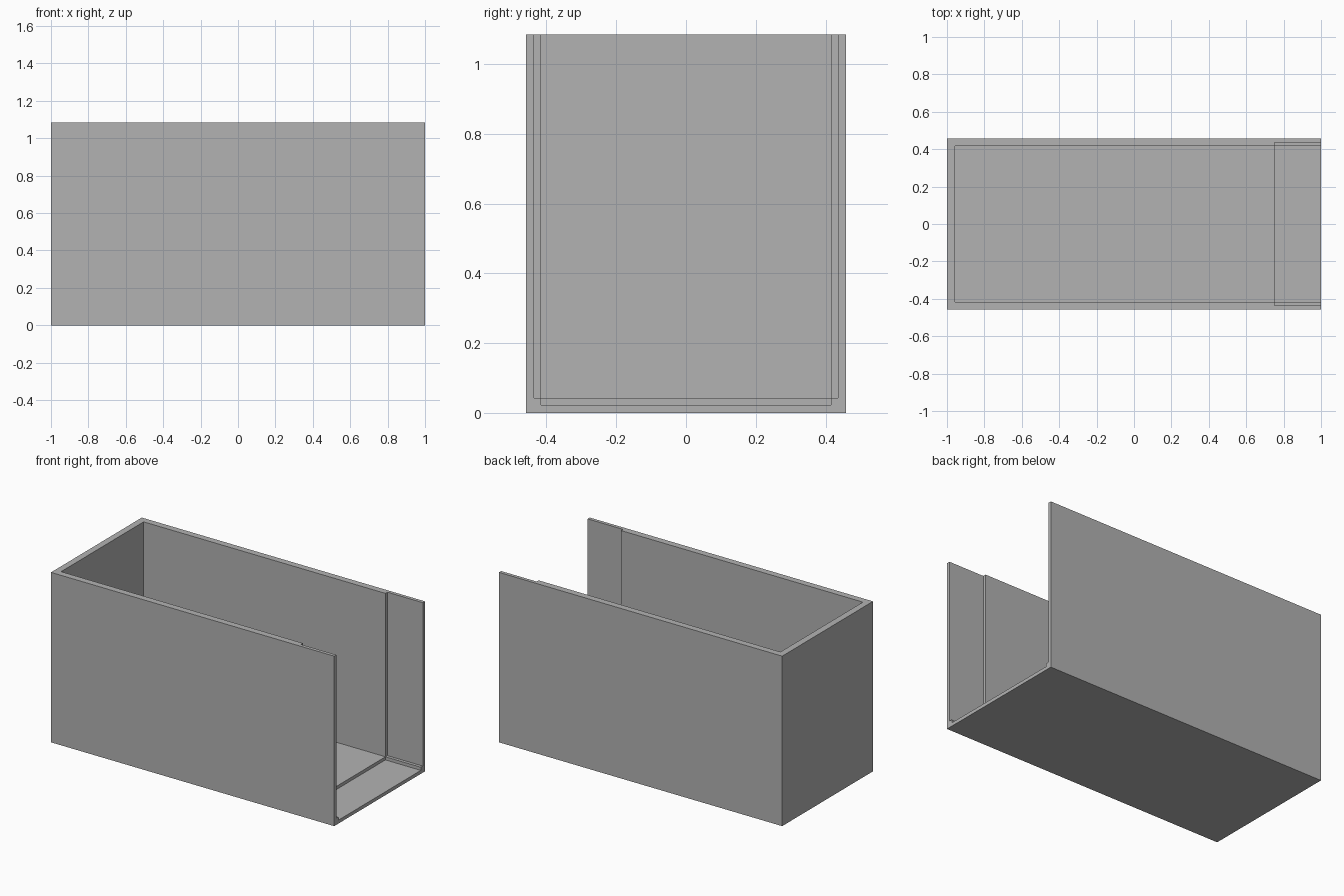
import bpy
import bmesh

if "Cube" in bpy.data.objects:
    bpy.data.objects.remove(bpy.data.objects["Cube"], do_unlink=True)

LENGTH, HALF_W, HEIGHT = 1.0, 0.458, 1.085   # half length, half width, height
WALL, LIP = 0.042, 0.022                     # full wall and thinned wall at open end
STEP_X = 0.75                                # start of the thinned open end
ABOVE = HEIGHT + 0.2

grey = bpy.data.materials.new("plain grey")
grey.use_nodes = True
colour = (0.448, 0.448, 0.448, 1)
grey.diffuse_color = colour
grey.node_tree.nodes["Principled BSDF"].inputs["Base Color"].default_value = colour


def extrude_along_x(name, profile, x0, x1):
    """Closed prism from a (y, z) profile."""
    bm = bmesh.new()
    face = bm.faces.new([bm.verts.new((x0, y, z)) for y, z in profile])
    result = bmesh.ops.extrude_face_region(bm, geom=[face])
    moved = [v for v in result["geom"] if isinstance(v, bmesh.types.BMVert)]
    bmesh.ops.translate(bm, verts=moved, vec=(x1 - x0, 0, 0))
    bmesh.ops.recalc_face_normals(bm, faces=bm.faces)
    mesh = bpy.data.meshes.new(name)
    bm.to_mesh(mesh)
    bm.free()
    mesh.materials.append(grey)
    obj = bpy.data.objects.new(name, mesh)
    bpy.context.collection.objects.link(obj)
    return obj


def symmetric(half):
    """Mirror the right half of a profile across y = 0."""
    return half + [(-y, z) for y, z in reversed(half)]


def cut(body, cutter):
    mod = body.modifiers.new("cut", "BOOLEAN")
    mod.operation = "DIFFERENCE"
    mod.solver = "EXACT"
    mod.object = cutter
    cutter.hide_render = True
    bpy.context.view_layer.objects.active = body
    bpy.ops.object.modifier_apply(modifier=mod.name)
    bpy.data.objects.remove(cutter, do_unlink=True)


# Outer block
body = extrude_along_x("open_box", symmetric([(HALF_W, 0), (HALF_W, HEIGHT)]),
                       -LENGTH, LENGTH)

# Stepped recess at the open end: thinner walls, small ledges, lower floor
inner, wide = HALF_W - WALL, HALF_W - LIP
recess = extrude_along_x(
    "recess_cutter",
    symmetric([(inner, LIP), (inner, WALL), (wide, WALL), (wide, ABOVE)]),
    STEP_X, LENGTH + 0.1)
cut(body, recess)

# Main pocket, open at the top
pocket = extrude_along_x("pocket_cutter", symmetric([(inner, WALL), (inner, ABOVE)]),
                         -LENGTH + WALL, STEP_X + 0.02)
cut(body, pocket)
